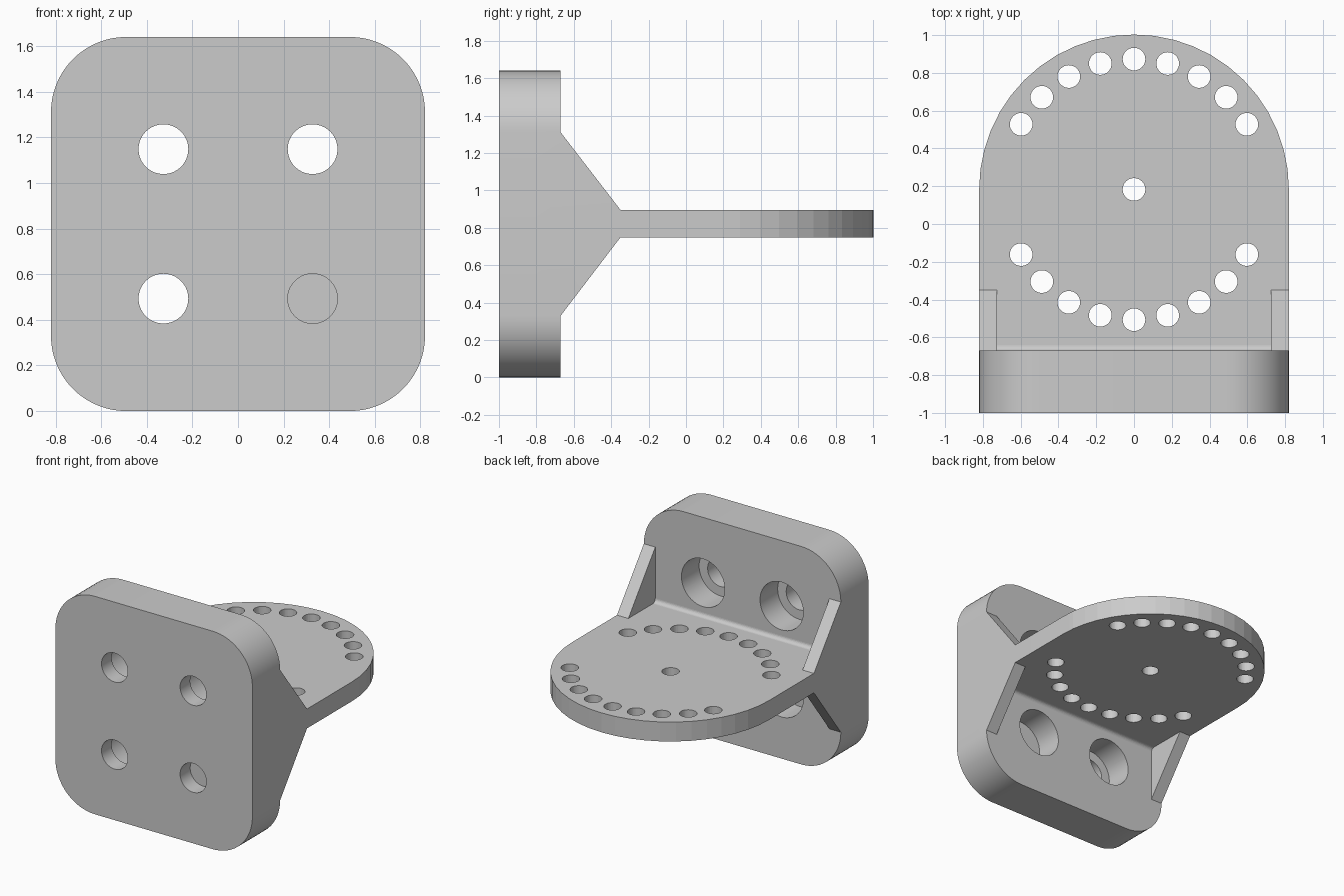
import bpy, bmesh
from math import pi, sin, cos, radians
from mathutils import Vector

if "Cube" in bpy.data.objects:
    bpy.data.objects.remove(bpy.data.objects["Cube"], do_unlink=True)

grey = bpy.data.materials.new("light grey")
grey.use_nodes = True
colour = (0.6, 0.6, 0.6, 1)
grey.diffuse_color = colour
grey.node_tree.nodes["Principled BSDF"].inputs["Base Color"].default_value = colour

HALF, BACK = 0.82, -0.67          # half width, rear face of the wall plate
MID, THICK = 0.822, 0.146         # height and thickness of the shelf
PIVOT = 0.183                     # centre of the shelf's round end


def arc(cx, cy, r, start, end, steps):
    angles = [radians(start + (end - start) * i / steps) for i in range(steps + 1)]
    return [(cx + r * cos(a), cy + r * sin(a)) for a in angles]


def circle(cx, cy, r, steps=64):
    return arc(cx, cy, r, 0, 360, steps)[:-1]


def prism(name, outline, axis, low, high):
    """Extrude a 2D outline along an axis; the outline uses the other two axes in order."""
    def place(p, t):
        c = list(p)
        c.insert("xyz".index(axis), t)
        return Vector(c)
    bm = bmesh.new()
    face = bm.faces.new([bm.verts.new(place(p, low)) for p in outline])
    moved = bmesh.ops.extrude_face_region(bm, geom=[face])["geom"]
    shift = place((0, 0), high - low)
    bmesh.ops.translate(bm, vec=shift, verts=[v for v in moved if isinstance(v, bmesh.types.BMVert)])
    # the extrusion drops or keeps the base depending on context, so close it if open
    bmesh.ops.holes_fill(bm, edges=[e for e in bm.edges if e.is_boundary], sides=0)
    bmesh.ops.recalc_face_normals(bm, faces=bm.faces)
    mesh = bpy.data.meshes.new(name)
    bm.to_mesh(mesh)
    bm.free()
    mesh.materials.append(grey)
    obj = bpy.data.objects.new(name, mesh)
    bpy.context.collection.objects.link(obj)
    return obj


def combine(body, tool, operation):
    tool.hide_render = True
    mod = body.modifiers.new(operation.lower(), "BOOLEAN")
    mod.operation, mod.solver, mod.object = operation, "EXACT", tool
    bpy.context.view_layer.objects.active = body
    bpy.ops.object.modifier_apply(modifier=mod.name)
    bpy.data.objects.remove(tool, do_unlink=True)


# Wall plate with rounded corners
R = 0.33
c = HALF - R
outline = []
for i, (sx, sz) in enumerate([(1, 1), (-1, 1), (-1, -1), (1, -1)]):
    outline += arc(sx * c, HALF + sz * c, R, 90 * i, 90 * i + 90, 16)
bracket = prism("mounting_bracket", outline, "y", -1, BACK)

# Round-ended shelf
low, high = MID - THICK / 2, MID + THICK / 2
outline = arc(0, PIVOT, HALF, 0, 180, 24) + [(-HALF, -0.8), (HALF, -0.8)]
combine(bracket, prism("shelf", outline, "z", low, high), "UNION")

# Side gussets, above and below the shelf
profile = [(-0.8, 0.33), (BACK, 0.33), (-0.35, low), (-0.35, high), (BACK, 1.31), (-0.8, 1.31)]
for a, b in [(-HALF, -0.725), (0.725, HALF)]:
    combine(bracket, prism("gusset", profile, "x", a, b), "UNION")

# Small fillets where the shelf meets the plate
f = 0.03
profile = ([(-0.75, low - f)] + arc(BACK + f, low - f, f, 180, 90, 6)
           + arc(BACK + f, high + f, f, 270, 180, 6) + [(-0.75, high + f)])
combine(bracket, prism("fillet", profile, "x", -0.77, 0.77), "UNION")

# Counterbored bolt holes
for x in (-0.327, 0.327):
    for z in (0.493, 1.148):
        combine(bracket, prism("bolt_hole", circle(x, z, 0.109), "y", -1.1, -0.6), "DIFFERENCE")
        combine(bracket, prism("counterbore", circle(x, z, 0.18), "y", -0.88, -0.6), "DIFFERENCE")

# Pivot hole and two arcs of indexing holes
spots = [(0, PIVOT)]
for middle in (90, 270):
    spots += arc(0, PIVOT, 0.69, middle - 60, middle + 60, 8)
for x, y in spots:
    combine(bracket, prism("index_hole", circle(x, y, 0.06, 32), "z", 0.6, 1.05), "DIFFERENCE")

# Tidy flat areas and shade
bm = bmesh.new()
bm.from_mesh(bracket.data)
bmesh.ops.remove_doubles(bm, verts=bm.verts, dist=0.0001)
bmesh.ops.dissolve_limit(bm, angle_limit=radians(0.5), verts=bm.verts, edges=bm.edges)
bm.to_mesh(bracket.data)
bm.free()
bpy.ops.object.select_all(action="DESELECT")
bracket.select_set(True)
bpy.context.view_layer.objects.active = bracket
bpy.ops.object.shade_smooth_by_angle(angle=radians(6))
